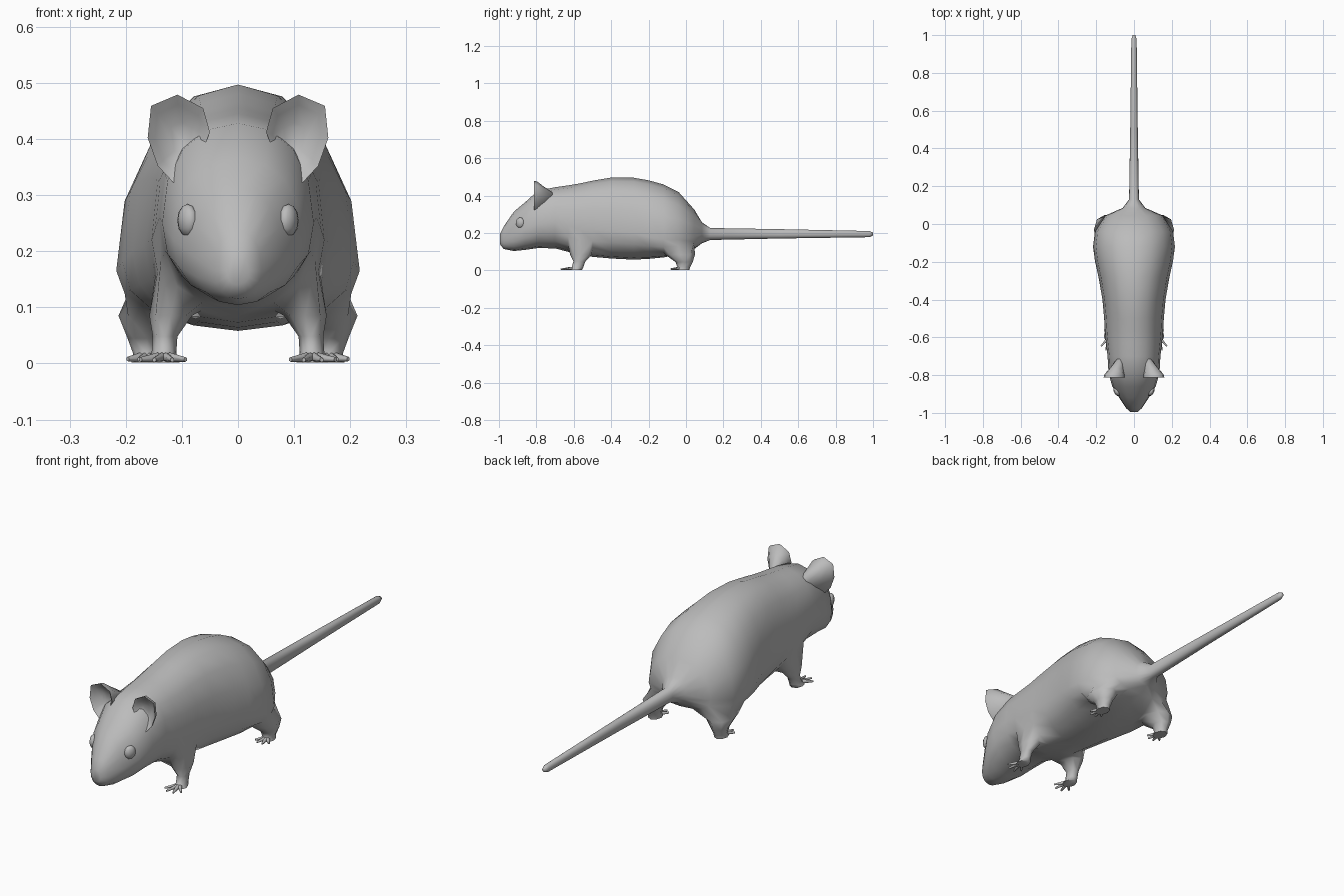
import bpy, bmesh, math
from mathutils import Vector, Matrix

if "Cube" in bpy.data.objects:
    bpy.data.objects.remove(bpy.data.objects["Cube"])

grey = bpy.data.materials.new("plain grey")
grey.diffuse_color = (0.5, 0.5, 0.5, 1)
grey.use_nodes = True
grey.node_tree.nodes["Principled BSDF"].inputs["Base Color"].default_value = grey.diffuse_color


def finish(bm, name, angle=60):
    """Turn a right-half bmesh into a mirrored, smooth-shaded object."""
    bmesh.ops.recalc_face_normals(bm, faces=bm.faces)
    mesh = bpy.data.meshes.new(name)
    bm.to_mesh(mesh)
    bm.free()
    mesh.materials.append(grey)
    ob = bpy.data.objects.new(name, mesh)
    bpy.context.collection.objects.link(ob)
    mod = ob.modifiers.new("mirror", 'MIRROR')
    mod.use_clip = True
    bpy.ops.object.select_all(action='DESELECT')
    ob.select_set(True)
    bpy.context.view_layer.objects.active = ob
    bpy.ops.object.shade_smooth_by_angle(angle=math.radians(angle))
    return ob


def bridge(bm, a, b):
    n = len(a)
    for k in range(n):
        bm.faces.new((a[k], a[(k + 1) % n], b[(k + 1) % n], b[k]))


# Body, head and tail cross-sections: y, top, bottom, half width, widest height
SECTIONS = [
    (-.995, .195, .140, .020, .165), (-.975, .235, .115, .042, .165),
    (-.92, .315, .104, .078, .19), (-.86, .365, .110, .115, .22),
    (-.79, .428, .120, .135, .25), (-.70, .445, .118, .140, .26),
    (-.63, .455, .100, .148, .24), (-.57, .465, .085, .154, .22),
    (-.50, .480, .073, .158, .22), (-.40, .497, .064, .167, .21),
    (-.28, .496, .058, .188, .20), (-.20, .482, .062, .206, .18),
    (-.12, .460, .070, .217, .165), (-.04, .420, .085, .207, .165),
    (.045, .325, .115, .152, .18), (.085, .258, .145, .060, .195),
    (.13, .227, .163, .026, .195), (.50, .221, .171, .020, .195),
    (.98, .211, .178, .014, .195), (1.0, .203, .187, .007, .195)]
SEG = 8

bm = bmesh.new()
rings = []
for y, top, bot, hw, mid in SECTIONS:
    ring = []
    for j in range(SEG + 1):
        t = math.pi * j / SEG
        c = math.cos(t)
        h = abs(c) ** 0.9 * ((top - mid) if c > 0 else (bot - mid))
        x = 0 if j in (0, SEG) else hw * math.sin(t) ** 0.9
        ring.append(bm.verts.new((x, y, mid + h)))
    rings.append(ring)

# Legs grow out of 2 x 2 patches on the underside: (x, y, z, x radius, y radius)
LEGS = {
    6: [(.120, -.562, .085, .038, .058), (.130, -.570, .048, .022, .032),
        (.132, -.580, .018, .022, .031), (.132, -.592, .002, .028, .036)],
    12: [(.155, -.032, .085, .058, .080), (.162, -.010, .045, .035, .046),
         (.162, -.012, .018, .025, .034), (.162, -.018, .002, .028, .036)]}
J = 5
AROUND = [(0, 0), (0, 1), (0, 2), (1, 2), (2, 2), (2, 1), (2, 0), (1, 0)]

for i in range(len(rings) - 1):
    for j in range(SEG):
        if not (J <= j < J + 2 and any(i in (s, s + 1) for s in LEGS)):
            a, b = rings[i], rings[i + 1]
            bm.faces.new((a[j], a[j + 1], b[j + 1], b[j]))
for end in (rings[0], rings[-1]):
    bm.faces.new(end)

for start, stations in LEGS.items():
    loop = [rings[start + di][J + dj] for di, dj in AROUND]
    for x, y, z, rx, ry in stations:
        new = []
        for di, dj in AROUND:
            d = Vector((1 - dj, di - 1)).normalized()
            new.append(bm.verts.new((x + d.x * rx, y + d.y * ry, z)))
        bridge(bm, loop, new)
        loop = new
    bm.faces.new(loop)
    bm.verts.remove(rings[start + 1][J + 1])
finish(bm, "body", 75)


# Toes: little tapered spikes fanned out at the front of each foot
def toes(name, cx, cy, length):
    bm = bmesh.new()
    for k, angle in enumerate((-38, -12, 14, 42)):
        a = math.radians(angle)
        d = Vector((math.sin(a), -math.cos(a), -.08)).normalized()
        ln = length * (1 if k in (1, 2) else .85)
        base = Vector((cx, cy, .012)) + d * (.016 + ln / 2)
        rot = d.to_track_quat('Z', 'Y').to_matrix().to_4x4()
        bmesh.ops.create_cone(bm, cap_ends=True, segments=6, radius1=.009,
                              radius2=.004, depth=ln,
                              matrix=Matrix.Translation(base) @ rot)
    finish(bm, name)


toes("front_toes", .132, -.600, .055)
toes("hind_toes", .162, -.025, .042)

# Ears: cupped shell with a rim, hollow front and a back tapering into the head
RIM = [(.050, .412), (.062, .455), (.108, .479), (.155, .459),
       (.161, .402), (.143, .352), (.115, .322), (.075, .350)]
bm = bmesh.new()


def ear_loop(scale, y, cx, cz):
    return [bm.verts.new((cx + (x - .108) * scale, y, cz + (z - .405) * scale))
            for x, z in RIM]


rim = ear_loop(1.0, -.812, .108, .405)
hollow = ear_loop(.78, -.800, .107, .403)
deep = ear_loop(.40, -.778, .100, .400)
outer = ear_loop(.96, -.796, .106, .405)
back = ear_loop(.68, -.765, .094, .402)
root = ear_loop(.30, -.715, .075, .395)
for a, b in ((rim, hollow), (hollow, deep), (rim, outer), (outer, back), (back, root)):
    bridge(bm, a, b)
bm.faces.new(deep)
bm.faces.new(root)
finish(bm, "ears")

# Eyes: flattened balls set in the sides of the head
bm = bmesh.new()
bmesh.ops.create_uvsphere(
    bm, u_segments=10, v_segments=6, radius=1,
    matrix=Matrix.Translation((.090, -.887, .255)) @ Matrix.Rotation(math.radians(-28), 4, 'Z')
    @ Matrix.Diagonal((.016, .026, .029, 1)))
finish(bm, "eyes")
